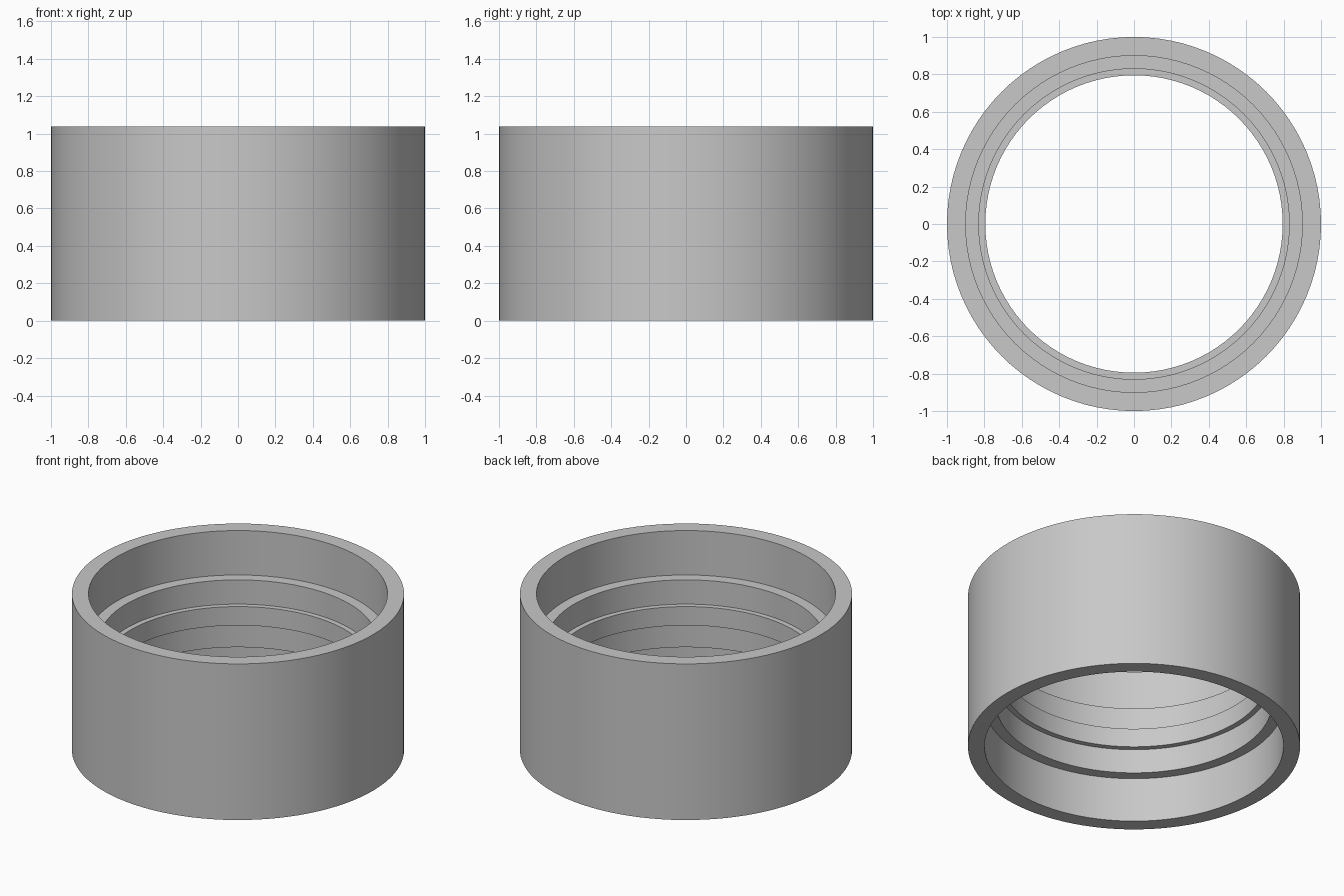
import bpy, bmesh, math
from mathutils import Vector

cube = bpy.data.objects.get("Cube")
if cube:
    bpy.data.objects.remove(cube, do_unlink=True)

HEIGHT = 1.037
SEGMENTS = 96

# Plain grey material
grey = bpy.data.materials.new("plain_grey")
grey.use_nodes = True
colour = (0.58, 0.58, 0.58, 1)
grey.diffuse_color = colour
grey.node_tree.nodes["Principled BSDF"].inputs["Base Color"].default_value = colour

# Half profile (radius, z): outer wall, then the stepped bore, mirrored about mid height
lower = [(1.0, 0), (0.9, 0), (0.9, 0.295), (0.83, 0.295), (0.83, 0.456), (0.795, 0.456)]
profile = lower + [(r, HEIGHT - z) for r, z in reversed(lower)]

# Revolve the closed profile into the ring
bm = bmesh.new()
verts = [bm.verts.new((r, 0, z)) for r, z in profile]
edges = [bm.edges.new((v, verts[(i + 1) % len(verts)])) for i, v in enumerate(verts)]
bmesh.ops.spin(bm, geom=verts + edges, cent=Vector(), axis=Vector((0, 0, 1)),
               angle=math.tau, steps=SEGMENTS, use_duplicate=False)
bmesh.ops.remove_doubles(bm, verts=bm.verts[:], dist=0.0001)
bmesh.ops.recalc_face_normals(bm, faces=bm.faces[:])

mesh = bpy.data.meshes.new("stepped_sleeve")
bm.to_mesh(mesh)
bm.free()
mesh.materials.append(grey)
sleeve = bpy.data.objects.new("stepped_sleeve", mesh)
bpy.context.collection.objects.link(sleeve)

# Smooth round walls with crisp step edges
bpy.ops.object.select_all(action="DESELECT")
sleeve.select_set(True)
bpy.context.view_layer.objects.active = sleeve
bpy.ops.object.shade_smooth_by_angle(angle=math.radians(30))
